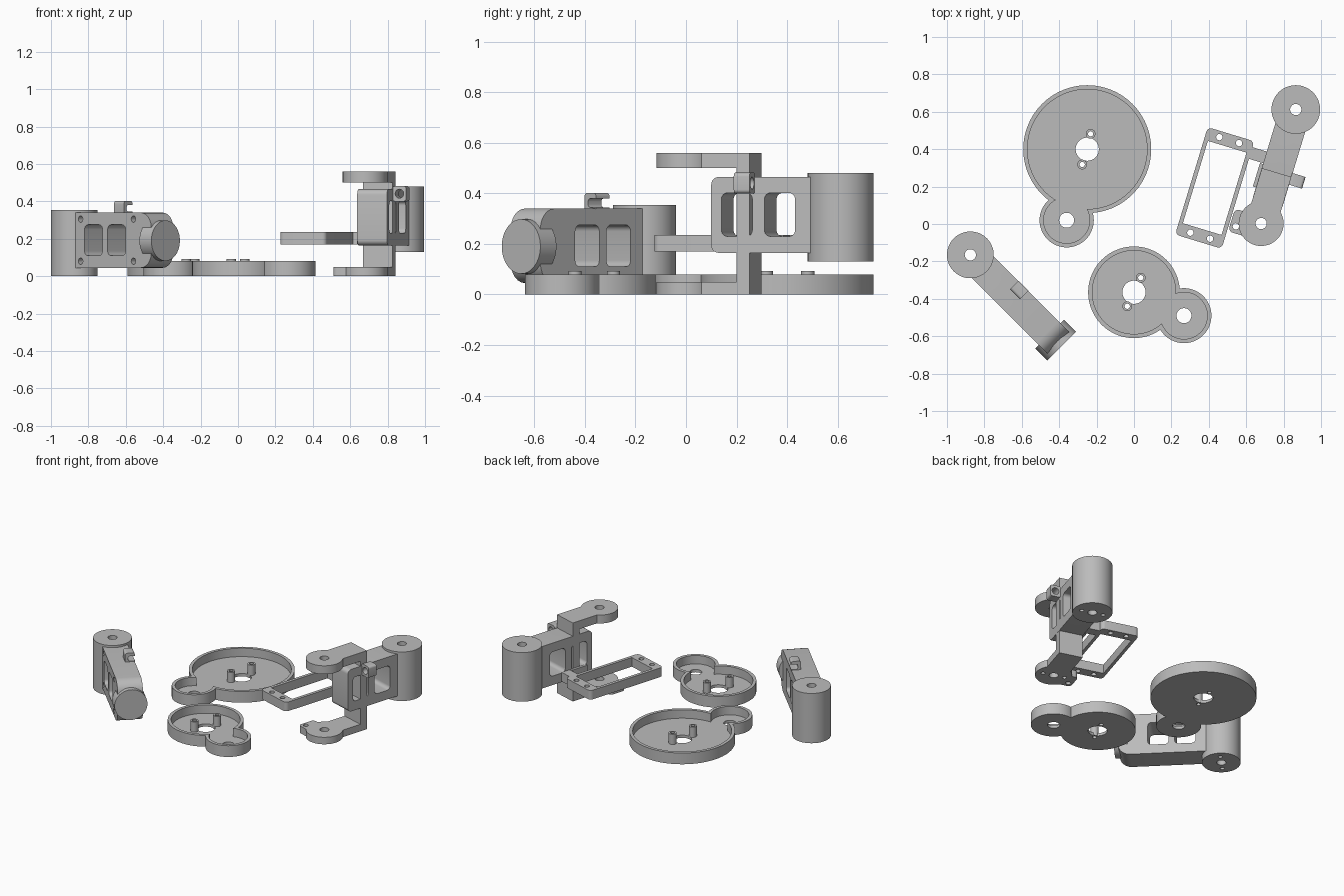
import bpy, bmesh
from math import radians
from mathutils import Matrix, Vector

cube = bpy.data.objects.get("Cube")
if cube:
    bpy.data.objects.remove(cube, do_unlink=True)

grey = bpy.data.materials.new("plain grey")
grey.use_nodes = True
COLOUR = (0.5, 0.5, 0.5, 1)
grey.diffuse_color = COLOUR
grey.node_tree.nodes["Principled BSDF"].inputs["Base Color"].default_value = COLOUR


def finish(name, bm, frame):
    bmesh.ops.recalc_face_normals(bm, faces=bm.faces)
    bm.transform(frame)
    mesh = bpy.data.meshes.new(name)
    bm.to_mesh(mesh)
    bm.free()
    mesh.materials.append(grey)
    obj = bpy.data.objects.new(name, mesh)
    bpy.context.collection.objects.link(obj)
    return obj


def box(name, frame, xs, ys, zs, bevel=0, axis=2, pick=None):
    """Box from ranges; edges along one axis may be rounded."""
    bm = bmesh.new()
    bmesh.ops.create_cube(bm, size=1)
    for v in bm.verts:
        v.co = Vector([r[0] if c < 0 else r[1] for r, c in zip((xs, ys, zs), v.co)])
    if bevel:
        edges = [e for e in bm.edges
                 if abs((e.verts[0].co - e.verts[1].co).normalized()[axis]) > 0.9
                 and (pick is None or pick(e.verts[0].co))]
        bmesh.ops.bevel(bm, geom=edges, offset=bevel, segments=6, profile=0.5, affect='EDGES')
    return finish(name, bm, frame)


def rod(name, frame, centre, r, span, axis=2, sides=64):
    """Cylinder along an axis; centre gives the two other coordinates."""
    bm = bmesh.new()
    bmesh.ops.create_cone(bm, cap_ends=True, segments=sides, radius1=r, radius2=r,
                          depth=span[1] - span[0])
    turn = {0: Matrix.Rotation(radians(90), 4, 'Y'),
            1: Matrix.Rotation(radians(90), 4, 'X'), 2: Matrix()}[axis]
    bm.transform(turn)
    place = list(centre)
    place.insert(axis, sum(span) / 2)
    bm.transform(Matrix.Translation(place))
    return finish(name, bm, frame)


def combine(obj, others, op):
    for o in others:
        o.hide_render = True
        m = obj.modifiers.new("combine", 'BOOLEAN')
        m.object, m.operation, m.solver = o, op, 'EXACT'
    deps = bpy.context.evaluated_depsgraph_get()
    baked = bpy.data.meshes.new_from_object(obj.evaluated_get(deps))
    obj.modifiers.clear()
    obj.data = baked
    for o in others:
        bpy.data.objects.remove(o, do_unlink=True)
    return obj


def cut(obj, *others):
    return combine(obj, others, 'DIFFERENCE')


def join(obj, *others):
    return combine(obj, others, 'UNION')


W = Matrix()
THROUGH = (-0.1, 0.7)


# Shallow gear covers with a side lobe and two screw posts
def cover(name, main, r, lobe, lobe_r, posts):
    wall, floor, top = 0.022, 0.02, 0.08
    body = join(rod(name, W, main, r, (0, top), sides=96),
                rod("lobe", W, lobe, lobe_r, (0, top)))
    cut(body, rod("c", W, main, r - wall, (floor, 0.2), sides=96),
        rod("c", W, lobe, lobe_r - wall, (floor, 0.2)),
        rod("c", W, main, 0.062, THROUGH), rod("c", W, lobe, 0.04, THROUGH))
    for i, p in enumerate(posts):
        tube = rod(f"{name}_post_{i + 1}", W, p, 0.026, (0, 0.093), sides=32)
        cut(tube, rod("c", W, p, 0.014, THROUGH, sides=24))
        cut(body, rod("c", W, p, 0.014, THROUGH, sides=24))


cover("large_cover", (-0.25, 0.40), 0.342, (-0.36, 0.02), 0.145,
      [(-0.232, 0.482), (-0.277, 0.318)])
cover("small_cover", (0, -0.365), 0.245, (0.267, -0.49), 0.147,
      [(0.036, -0.287), (-0.036, -0.44)])


# Arm block with two rounded windows
def arm_block(name, frame, xs, zs, bevel, pick, windows, window_z):
    block = box(name, frame, xs, (-0.083, 0.083), zs, bevel, 1, pick)
    return cut(block, *[box("c", frame, w, (-0.3, 0.3), window_z, 0.025, 1) for w in windows])


# Left-hand finger segment: x runs along the arm
A = Matrix.Translation((-0.875, -0.165, 0)) @ Matrix.Rotation(radians(-45), 4, 'Z')
segment = arm_block("segment_arm", A, (0, 0.665), (0.045, 0.34), 0.08,
                    lambda c: c.x > 0.3, [(0.16, 0.295), (0.335, 0.47)], (0.11, 0.275))
cut(segment, rod("c", A, (0, 0), 0.1, THROUGH),
    rod("c", A, (0, 0.19), 0.03, (0.55, 0.8), 0, 32),
    *[rod("c", A, (x, z), 0.017, (-0.2, -0.04), 1, 24)
      for x in (0.13, 0.53) for z in (0.08, 0.305)])
cut(rod("segment_barrel", A, (0, 0), 0.125, (0, 0.355)),
    rod("c", A, (0, 0), 0.03, THROUGH, sides=32),
    *[rod("c", A, (0, y), 0.014, (-0.1, 0.05), sides=20) for y in (-0.075, 0.075)])
cut(rod("segment_end_disc", A, (0, 0.19), 0.108, (0.6, 0.69), 0),
    rod("c", A, (0, 0.19), 0.03, (0.5, 0.8), 0, 32))
hook = box("segment_hook", A, (0.28, 0.355), (0.02, 0.085), (0.33, 0.402), 0.015, 0)
cut(hook, box("c", A, (0.2, 0.4), (0.04, 0.1), (0.345, 0.38), 0.012, 0))

# Right-hand jointed bracket: x runs towards the barrel, y towards the tray
B = Matrix.Translation((0.865, 0.612, 0)) @ Matrix.Rotation(radians(73.1), 4, 'Z')
J = -0.637
bracket = arm_block("bracket_arm", B, (-0.51, 0), (0.165, 0.465), 0.03,
                    lambda c: c.x < -0.3, [(-0.468, -0.34), (-0.29, -0.163)], (0.23, 0.402))
cut(bracket, rod("c", B, (0, 0), 0.1, THROUGH))
cut(rod("bracket_barrel", B, (0, 0), 0.13, (0.13, 0.48)),
    rod("c", B, (0, 0), 0.03, THROUGH, sides=32),
    *[rod("c", B, (0, y), 0.014, (0.1, 0.18), sides=20) for y in (-0.075, 0.075)])


# Fork: upper and lower plates on a post that passes through the arm
def fork_plate(name, zs):
    plate = join(rod(name, B, (J, 0), 0.12, zs),
                 box("bar", B, (J, -0.352), (-0.082, 0.082), zs))
    return cut(plate, rod("c", B, (J, 0), 0.03, THROUGH, sides=32))


fork_plate("fork_upper_plate", (0.5, 0.56))
lower = fork_plate("fork_lower_plate", (0, 0.05))
join(lower, box("ear", B, (J - 0.091, J + 0.035), (0.05, 0.157), (0, 0.05), 0.025, 2,
                lambda c: c.y > 0.1))
cut(lower, rod("c", B, (J, 0), 0.03, THROUGH, sides=32),
    rod("c", B, (J - 0.054, 0.125), 0.017, THROUGH, sides=24),
    *[rod("c", B, (J, y), 0.014, (-0.1, 0.03), sides=20) for y in (-0.075, 0.075)])
box("fork_post", B, (-0.406, -0.352), (-0.082, 0.082), (0.02, 0.53))

# Cable clip on the outer side of the arm, and a thin plate on the inner side
clip = box("cable_clip", B, (-0.395, -0.33), (-0.155, -0.08), (0.4, 0.482), 0.015, 0)
cut(clip, rod("c", B, (-0.118, 0.441), 0.024, (-0.6, -0.1), 0, 24))
box("inner_side_plate", B, (-0.46, -0.33), (0.08, 0.1), (0.17, 0.235))

# Motor tray: open frame with screw holes, tied to the arm
T = B @ Matrix.Translation((-0.527, 0.293, 0))
tray = box("motor_tray", T, (-0.3, 0.3), (-0.13, 0.13), (0.17, 0.235), 0.025)
cut(tray, box("c", T, (-0.23, 0.23), (-0.108, 0.108), THROUGH),
    *[rod("c", T, (x, y), 0.017, THROUGH, sides=24)
      for x in (-0.267, 0.267) for y in (-0.055, 0.055)])
box("tray_link", B, (-0.325, -0.26), (0.08, 0.168), (0.17, 0.235))

# Smooth the round walls and keep the rims crisp
bpy.ops.object.select_all(action='DESELECT')
for o in bpy.context.collection.objects:
    if o.type == 'MESH':
        o.select_set(True)
        bpy.context.view_layer.objects.active = o
bpy.ops.object.shade_smooth_by_angle(angle=radians(30))
